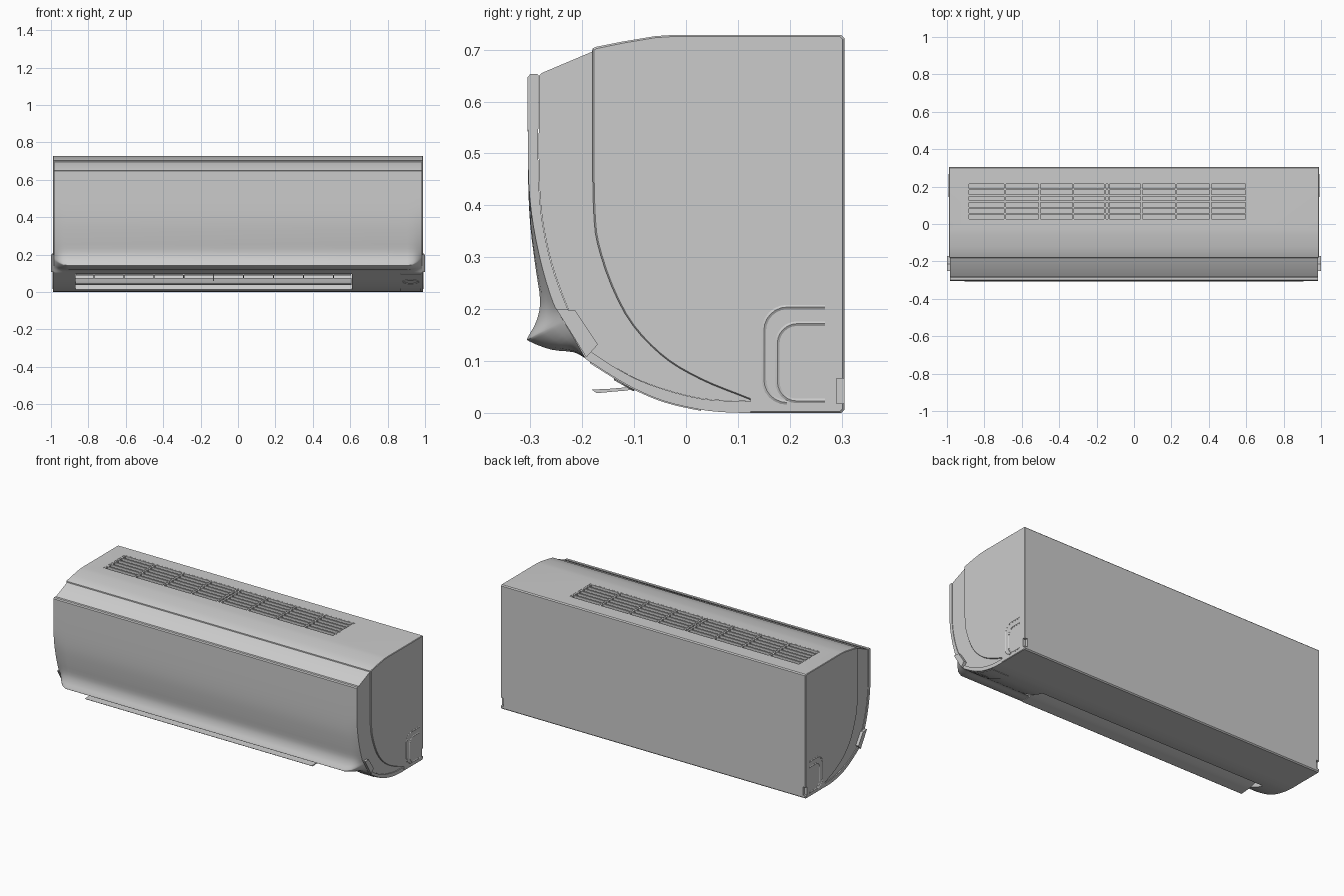
import bpy, bmesh, math
from mathutils import Vector

if "Cube" in bpy.data.objects:
    bpy.data.objects.remove(bpy.data.objects["Cube"])


def finish(obj, angle=30):
    bpy.ops.object.select_all(action='DESELECT')
    obj.select_set(True)
    bpy.context.view_layer.objects.active = obj
    bpy.ops.object.shade_smooth_by_angle(angle=math.radians(angle))
    return obj


def loft(name, sections):
    """Closed (y, z) outlines joined along x, capped at both ends."""
    bm = bmesh.new()
    rings = [[bm.verts.new((x, y, z)) for y, z in pts] for x, pts in sections]
    n = len(rings[0])
    for a, b in zip(rings, rings[1:]):
        for i in range(n):
            j = (i + 1) % n
            bm.faces.new((a[i], a[j], b[j], b[i]))
    bm.faces.new(rings[0])
    bm.faces.new(rings[-1])
    bmesh.ops.recalc_face_normals(bm, faces=bm.faces)
    me = bpy.data.meshes.new(name)
    bm.to_mesh(me)
    bm.free()
    obj = bpy.data.objects.new(name, me)
    bpy.context.collection.objects.link(obj)
    return finish(obj)


def prism(name, x0, x1, pts):
    return loft(name, [(x0, pts), (x1, pts)])


def box(name, x0, x1, y0, y1, z0, z1):
    return prism(name, x0, x1, [(y0, z0), (y1, z0), (y1, z1), (y0, z1)])


def spline(pts, sub=4):
    """Smooth open curve through the points."""
    p = [Vector(q) for q in pts]
    p = [p[0] * 2 - p[1]] + p + [p[-1] * 2 - p[-2]]
    out = []
    for a, b, c, d in zip(p, p[1:], p[2:], p[3:]):
        for k in range(sub):
            t = k / sub
            out.append(tuple(0.5 * (2 * b + (c - a) * t + (2 * a - 5 * b + 4 * c - d) * t * t
                                    + (3 * b - a - 3 * c + d) * t ** 3)))
    return out + [tuple(p[-2])]


def cut(obj, cutter):
    m = obj.modifiers.new("cut", 'BOOLEAN')
    m.operation, m.solver, m.object = 'DIFFERENCE', 'EXACT', cutter
    bpy.context.view_layer.objects.active = obj
    bpy.ops.object.modifier_apply(modifier=m.name)


def tube(name, pts, r):
    cu = bpy.data.curves.new(name, 'CURVE')
    cu.dimensions = '3D'
    cu.bevel_depth, cu.bevel_resolution = r, 1
    cu.use_fill_caps = True
    s = cu.splines.new('POLY')
    s.points.add(len(pts) - 1)
    for q, co in zip(s.points, pts):
        q.co = (*co, 1)
    obj = bpy.data.objects.new(name, cu)
    bpy.context.collection.objects.link(obj)
    bpy.ops.object.select_all(action='DESELECT')
    obj.select_set(True)
    bpy.context.view_layer.objects.active = obj
    bpy.ops.object.convert(target='MESH')
    return finish(bpy.context.object)


# Shared profile curves
top = [(.305, .722), (.299, .728), (-.03, .728), (-.06, .726), (-.12, .716), (-.175, .705), (-.18, .702)]
front = spline([(-.283, .65), (-.283, .45), (-.271, .34), (-.242, .238), (-.188, .123),
                (-.13, .084), (-.07, .055), (.027, .028), (.125, .022)])
seam = spline([(-.18, .69), (-.179, .41), (-.165, .305), (-.117, .19), (-.05, .113),
               (.027, .065), (.125, .025)])

# Main body
body = prism("body", -.983, .983,
             top + [(-.181, .696), (-.278, .655)] + front + [(.125, 0), (.299, 0), (.305, .006)])

# Raised side cheeks behind the curved seam
cheeks = []
for s in (-1, 1):
    outline = top + seam + [(.125, 0), (.299, 0), (.305, .006)]
    inner = [(y, z) for y, z in outline]
    shrunk = [(.06 + (y - .06) * .988, .36 + (z - .36) * .992) for y, z in outline]
    cheeks.append(loft("side_cheek", [(s * .975, inner), (s * .987, inner), (s * .99, shrunk)]))

# Lower cover strip under the front
outer = spline([(-.195, .105), (-.15, .076), (-.1, .047), (-.04, .022), (.03, .006), (.08, .001), (.125, 0)])
inner = spline([(.125, .0215), (.027, .0275), (-.07, .0545), (-.13, .0835), (-.186, .12)])
cover = prism("lower_cover", -.988, .988, outer + inner)

# Air outlet opening and cavity
cutter = prism("outlet_cutter", -.87, .61,
               [(-.185, .09), (-.17, .12), (-.09, .18), (.06, .13), (.02, .05),
                (-.005, .02), (-.02, -.05), (-.3, -.05)])
cut(body, cutter)
cut(cover, cutter)
bpy.data.objects.remove(cutter)

# Top intake recess
cutter = box("grille_cutter", -.89, .605, .02, .22, .67, .75)
cut(body, cutter)
bpy.data.objects.remove(cutter)

# Small notches at the lower back corners
for s, cheek in zip((-1, 1), cheeks):
    cutter = box("notch_cutter", s * .972, s * 1.02, .29, .33, .018, .066)
    cut(cheek, cutter)
    cut(body, cutter)
    bpy.data.objects.remove(cutter)
for o in (body, cover, *cheeks):
    finish(o)

# Intake grille: long slats and cross bars
for i in range(7):
    y = .0225 + i * .195 / 6
    box("grille_slat", -.892, .607, y - .0045, y + .0045, .700, .7275)
for x in (-.886, -.69, -.505, -.325, -.155, -.135, .04, .225, .41, .601):
    box("grille_cross_bar", x - .005, x + .005, .019, .221, .698, .7265)

# Front panel: lip flares forward in the middle, fades at the ends
upper = [(-.286, .653), (-.3, .653), (-.305, .647)]
mid = [(-.305, .55), (-.304, .44), (-.3, .36), (-.29, .28), (-.281, .215), (-.289, .175),
       (-.304, .147), (-.302, .138), (-.26, .122), (-.217, .117), (-.195, .106)]
end = [(-.305, .55), (-.303, .44), (-.294, .36), (-.277, .28), (-.257, .215), (-.246, .194),
       (-.238, .18), (-.232, .17), (-.219, .149), (-.207, .128), (-.195, .106)]
back = front[:17][::-1]
sections = []
for x, t in ((.985, 0), (.972, .25), (.955, .55), (.935, .82), (.905, 1)):
    pts = [tuple(Vector(a).lerp(Vector(b), t)) for a, b in zip(end, mid)]
    ring = upper + spline(pts, 3) + [(y - .001, z) for y, z in back]
    sections.append((x, ring))
front_panel = loft("front_panel", sections + [(-x, r) for x, r in reversed(sections)])

# Side clips at the panel corners
for s in (-1, 1):
    prism("side_clip", s * .975, s * 1.0, [(-.25, .2), (-.214, .198), (-.17, .132), (-.192, .107)])

# Swing louver, inner louver and vertical vanes
upper_l = spline([(-.182, .045), (-.14, .047), (-.1, .053), (-.03, .075)])
lower_l = spline([(-.03, .069), (-.1, .046), (-.14, .041), (-.172, .038)])
prism("louver", -.868, .606, upper_l + lower_l)
prism("inner_louver", -.865, .605, [(-.12, .088), (-.04, .112), (-.04, .117), (-.12, .093)])
tube("vane_rail", [(-.868, -.02, .1), (.608, -.02, .1)], .005)
for i in range(9):
    x = -.77 + i * .16
    prism("air_vane", x - .003, x + .003, [(-.12, .09), (-.1, .15), (0, .14), (-.01, .07)])
box("outlet_divider", -.133, -.127, -.13, .02, .06, .14)

# Display window with an oval ring on the lower cover
prism("display_window", .868, .978,
      [(y - .001, z - .002) for y, z in outer[1:17]] + [(y, z + .006) for y, z in outer[1:17]][::-1])
ring = []
for k in range(33):
    a = k * math.tau / 32
    u, v = .042 * math.cos(a), .02 * math.sin(a)
    ring.append((.923 + u, -.119 - v * .87, .055 + v * .5))
tube("display_ring", ring, .003)


# Pipe knock-outs: U shaped beads on both sides and underneath
def rounded_u(w0, w1, h0, h1, r):
    pts = [(w1, h1)]
    for cx, cy, a0 in ((w0 + r, h1 - r, 90), (w0 + r, h0 + r, 180)):
        for k in range(7):
            a = math.radians(a0 + 15 * k)
            pts.append((cx + r * math.cos(a), cy + r * math.sin(a)))
    return pts + [(w1, h0)]


side_u = (rounded_u(.15, .268, .02, .204, .045)[:-1], rounded_u(.176, .268, .023, .172, .038))
for s in (-1, 1):
    for u in side_u:
        tube("side_knockout", [(s * .988, y, z) for y, z in u], .005)
    for inset in (0, .025):
        u = rounded_u(.155 + inset, .268, -.13 + inset, .13 - inset, .04)
        tube("bottom_knockout", [(s * .75 + w, y, .004) for y, w in u], .004)
